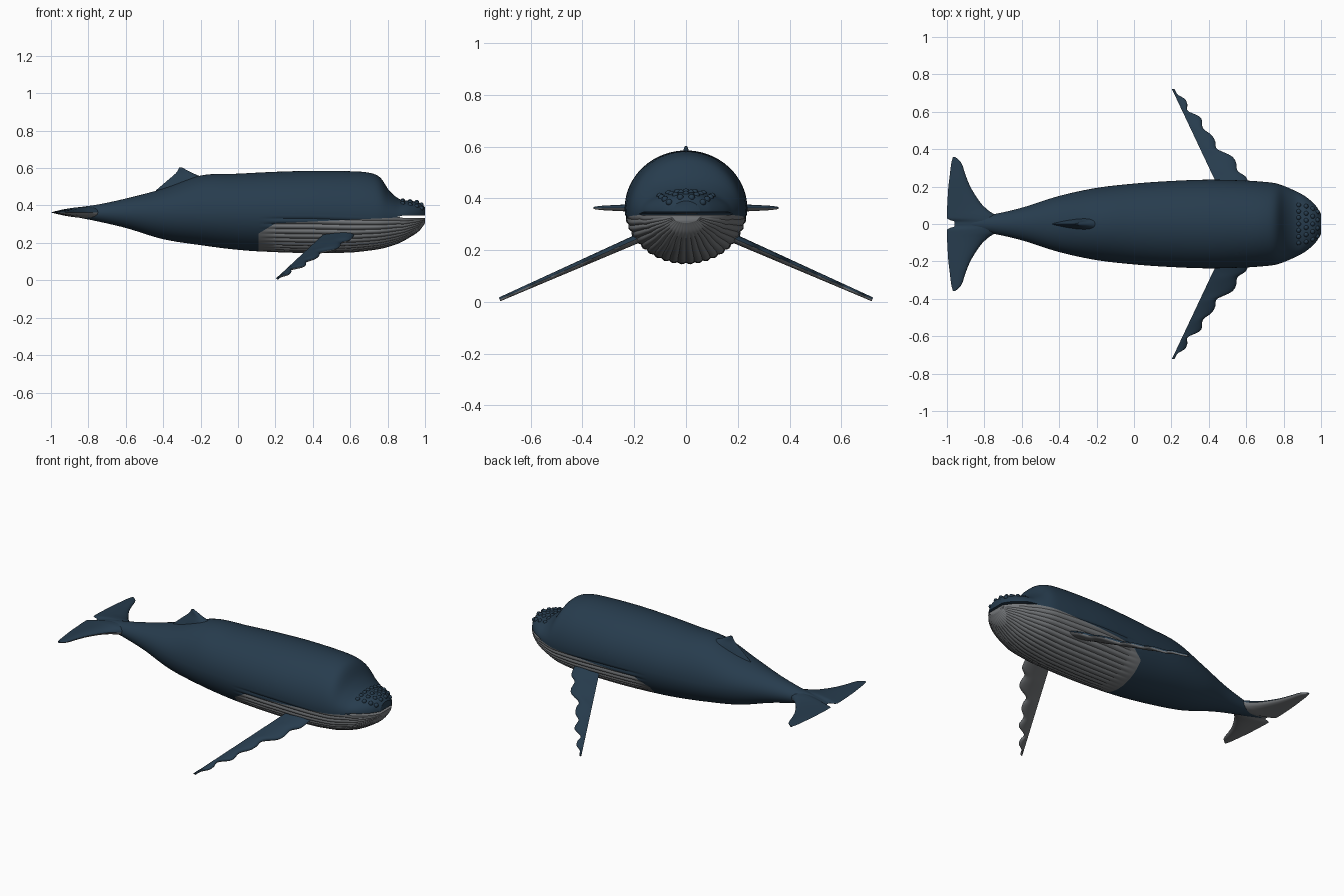
import bpy, bmesh, math
from mathutils import Vector, Matrix

cube = bpy.data.objects.get("Cube")
if cube:
    bpy.data.objects.remove(cube, do_unlink=True)


def material(name, rgb):
    m = bpy.data.materials.new(name)
    m.use_nodes = True
    m.diffuse_color = (*rgb, 1)
    m.node_tree.nodes["Principled BSDF"].inputs["Base Color"].default_value = (*rgb, 1)
    return m


MATS = [material("deep_blue_skin", (0.02, 0.045, 0.075)),
        material("pale_grey_skin", (0.18, 0.19, 0.20))]


def sample(table, t):
    """Smooth interpolation of table rows keyed by their first column."""
    i = 0
    while i < len(table) - 2 and table[i + 1][0] < t:
        i += 1
    a, b = table[i], table[i + 1]
    p, n = table[max(i - 1, 0)], table[min(i + 2, len(table) - 1)]
    h = b[0] - a[0]
    u = (t - a[0]) / h
    out = []
    for k in range(1, len(a)):
        m0 = (b[k] - p[k]) / (b[0] - p[0]) * h
        m1 = (n[k] - a[k]) / (n[0] - a[0]) * h
        out.append((2*u**3 - 3*u*u + 1) * a[k] + (u**3 - 2*u*u + u) * m0
                   + (3*u*u - 2*u**3) * b[k] + (u**3 - u*u) * m1)
    return out


def finish(bm, name):
    bmesh.ops.recalc_face_normals(bm, faces=bm.faces)
    for f in bm.faces:
        f.smooth = True
    for e in bm.edges:
        if len(e.link_faces) == 2 and e.calc_face_angle(0) > 0.7:
            e.smooth = False
    mesh = bpy.data.meshes.new(name)
    bm.to_mesh(mesh)
    bm.free()
    for m in MATS:
        mesh.materials.append(m)
    ob = bpy.data.objects.new(name, mesh)
    bpy.context.collection.objects.link(ob)
    return ob


# Body stations: x, top, bottom, half width
BODY = [(-.92, .372, .35, .012), (-.85, .39, .335, .035), (-.75, .405, .315, .052),
        (-.6, .437, .28, .087), (-.4, .49, .22, .15), (-.2, .56, .188, .193),
        (0, .57, .163, .216), (.2, .58, .15, .23), (.4, .585, .145, .237),
        (.6, .583, .148, .232), (.7, .575, .158, .225), (.76, .55, .167, .217),
        (.81, .478, .18, .2), (.866, .433, .2, .175), (.92, .425, .23, .145),
        (.97, .415, .265, .1), (1, .39, .305, .055)]
MOUTH = .855


def clamp(v):
    return max(0, min(1, v))


def seam(x):
    """Height of the side line, and half the mouth opening."""
    return .36 - .02 * clamp((x - .4) / .45), .007 * clamp((x - MOUTH) / .03)


def half_ring(x, upper):
    top, bot, hw = sample(BODY, x)
    mid, gap = seam(x)
    pts = []
    count = 36 if upper else 132
    for k in range(count + 1):
        a = math.pi * k / count
        if upper:
            pts.append((x, hw * math.cos(a), mid + gap + (top - mid - gap) * math.sin(a)))
        else:
            # throat pleats
            fade = clamp((x - .12) / .1) * clamp(4 * math.sin(a))
            r = 1 - .03 * fade * (1 - abs(math.sin(22 * a)))
            pts.append((x, hw * r * math.cos(a), mid - gap - (mid - gap - bot) * r * math.sin(a)))
    return pts


# Body: upper and lower halves welded along the side, open at the mouth
bm = bmesh.new()
xs = [-.92 + 1.92 * math.sin(math.pi / 2 * i / 110) for i in range(111)]
for upper in (True, False):
    rings = [[bm.verts.new(p) for p in half_ring(x, upper)] for x in xs]
    for x, r, s in zip(xs, rings, rings[1:]):
        for k in range(len(r) - 1):
            bm.faces.new((r[k], r[k + 1], s[k + 1], s[k]))
        if x > MOUTH:
            bm.faces.new((r[0], s[0], s[-1], r[-1]))
    bm.faces.new(rings[0])
    bm.faces.new(rings[-1])
bmesh.ops.remove_doubles(bm, verts=bm.verts, dist=.0001)

# Pale throat patch bounded by three clean cuts
cuts = [(Vector((.11, 0, .2)), Vector((-1, 0, 0))),
        (Vector((.11, 0, .25)), Vector((-.055, 0, .09))),
        (Vector((.2, 0, .305)), Vector((-.047, 0, 1)))]
for co, no in cuts:
    bmesh.ops.bisect_plane(bm, geom=bm.verts[:] + bm.edges[:] + bm.faces[:],
                           plane_co=co, plane_no=no, dist=.00001)
for f in bm.faces:
    c = f.calc_center_median()
    f.material_index = int(all((c - co).dot(no) < 0 for co, no in cuts))
finish(bm, "body")


def blade(name, table, steps, place, up, two_tone=True):
    """Lens-section fin; table rows: span, leading edge, trailing edge, thickness."""
    bm = bmesh.new()
    n = 10
    rings = []
    for i in range(steps + 1):
        s = table[0][0] + (table[-1][0] - table[0][0]) * i / steps
        lead, trail, thick = sample(table, s)
        ring = []
        for k in range(2 * n):
            side = 1 if k < n else -1
            u = (k if k < n else 2 * n - k) / n
            u = u * u * (3 - 2 * u)
            h = side * thick / 2 * 2.6 * math.sqrt(u) * (1 - u)
            ring.append(bm.verts.new(place(lead + (trail - lead) * u, s) + up * h))
        rings.append(ring)
    for r, s in zip(rings, rings[1:]):
        for k in range(2 * n):
            j = (k + 1) % (2 * n)
            f = bm.faces.new((r[k], r[j], s[j], s[k]))
            f.material_index = int(two_tone and k >= n)
    bm.faces.new(rings[0])
    bm.faces.new(rings[-1])
    return finish(bm, name)


FLIPPER_EDGE = [(.15, .63), (.25, .6), (.283, .555), (.33, .545), (.364, .52), (.4, .445),
                (.44, .435), (.476, .414), (.51, .37), (.57, .355), (.604, .288),
                (.64, .285), (.668, .272), (.69, .235), (.72, .217)]
FLIPPER = [(y, x, .43 - (y - .24) * .472, .036 - .036 * (y - .15)) for y, x in FLIPPER_EDGE]
FLUKE = [(0, -.71, -.96, .06), (.015, -.715, -.962, .06), (.025, -.72, -.995, .06),
         (.05, -.745, -1, .055), (.07, -.775, -1, .048), (.107, -.815, -.998, .04),
         (.19, -.87, -.993, .03), (.26, -.9, -.985, .024), (.33, -.925, -.976, .016),
         (.358, -.955, -.968, .008)]

# Paired fins
for label, side in (("left", 1), ("right", -1)):
    blade(label + "_flipper", FLIPPER, 70,
          lambda x, s: Vector((x, side * s, .01 + (.72 - s) * .44)),
          Vector((0, side * .4, .91)))
    blade(label + "_tail_fluke", FLUKE, 50,
          lambda x, s: Vector((x, side * s, .363)), Vector((0, 0, 1)))

# Back fin
DORSAL = [(.48, -.1, -.44, .1), (.54, -.17, -.37, .06), (.57, -.235, -.335, .03),
          (.59, -.275, -.32, .018), (.603, -.3, -.315, .008)]
blade("back_fin", DORSAL, 16, lambda x, s: Vector((x, 0, s)), Vector((0, 1, 0)), False)

# Knobs on the snout
bm = bmesh.new()
for x, count, spread in ((.88, 7, .6), (.92, 6, .65), (.955, 5, .7), (.98, 4, .75)):
    top, bot, hw = sample(BODY, x)
    base = sum(seam(x))
    for k in range(count):
        w = spread * (2 * k / (count - 1) - 1)
        z = base + (top - base) * math.sqrt(1 - w * w)
        bmesh.ops.create_icosphere(bm, subdivisions=2, radius=.013,
                                   matrix=Matrix.Translation((x, w * hw, z - .003)))
finish(bm, "snout_knobs")
